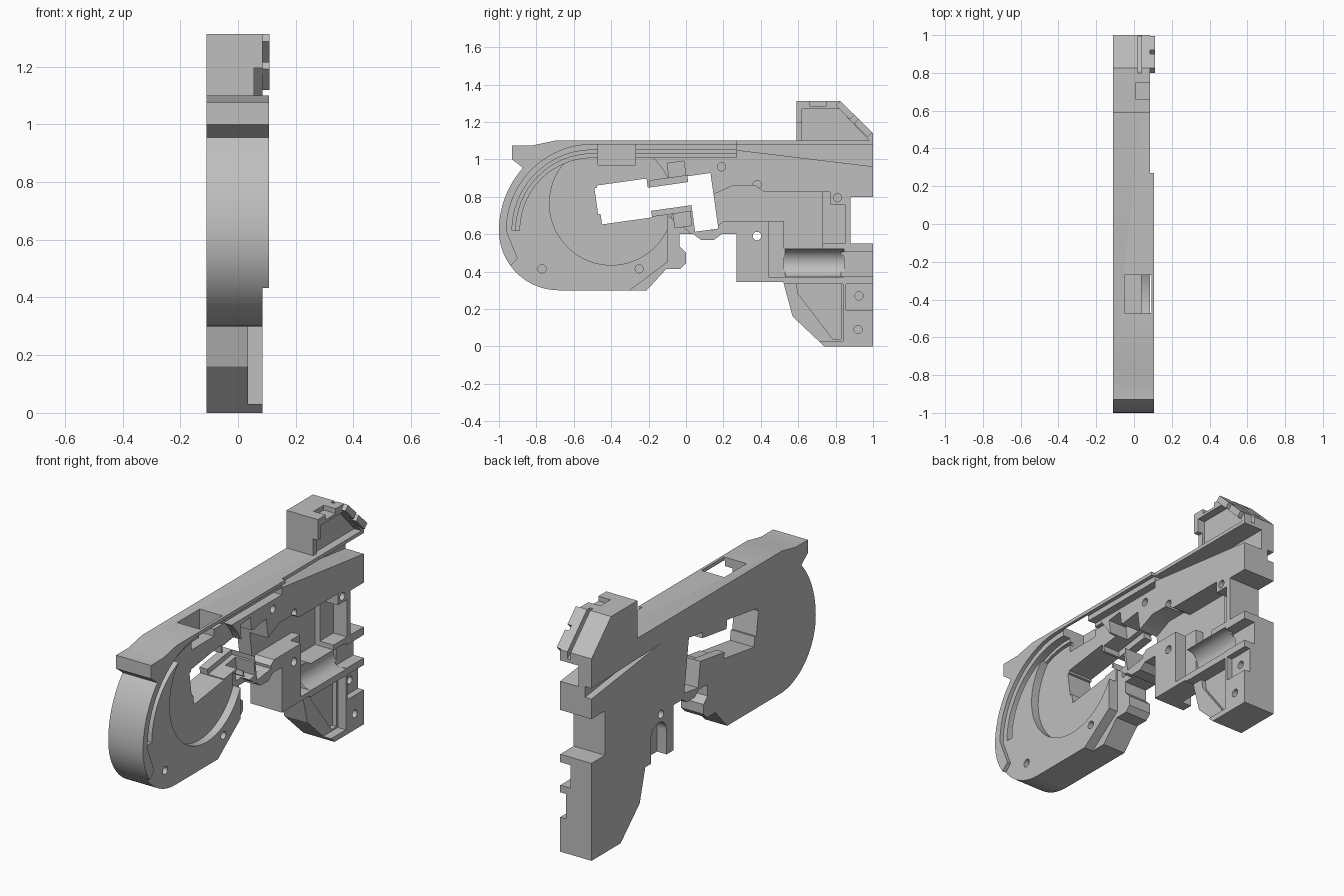
import bpy, bmesh, math
from mathutils import Vector, Matrix

old = bpy.data.objects.get("Cube")
if old:
    bpy.data.objects.remove(old, do_unlink=True)

COLOUR = (.52, .52, .52, 1)
grey = bpy.data.materials.new("plain_grey")
grey.use_nodes = True
grey.diffuse_color = COLOUR
grey.node_tree.nodes["Principled BSDF"].inputs["Base Color"].default_value = COLOUR

# Levels across the thickness, from the flat outer side to the raised lip
OUTER, DEEP, MIDDLE, SHALLOW, FACE, LIP = -.11, -.03, .02, .04, .085, .107
BEYOND = .3
# Main heights and lengths
TOP, BELLY, HOUSING, MIDLINE = 1.1, .3, .345, .62
REAR, LIP_END = 1, .27
TILT = math.radians(8)


def make_object(name, bm):
    mesh = bpy.data.meshes.new(name)
    bm.to_mesh(mesh)
    bm.free()
    mesh.materials.append(grey)
    obj = bpy.data.objects.new(name, mesh)
    bpy.context.collection.objects.link(obj)
    return obj


def prism(name, profile, low, high):
    """Extrude a (y, z) profile sideways between two levels."""
    bm = bmesh.new()
    face = bm.faces.new([bm.verts.new((low, y, z)) for y, z in profile])
    made = bmesh.ops.extrude_face_region(bm, geom=[face])["geom"]
    moved = [v for v in made if isinstance(v, bmesh.types.BMVert)]
    bmesh.ops.translate(bm, vec=(high - low, 0, 0), verts=moved)
    bmesh.ops.recalc_face_normals(bm, faces=bm.faces)
    return make_object(name, bm)


def arc(y, z, radius, start, end, steps=20):
    angles = [math.radians(start + (end - start) * i / steps) for i in range(steps + 1)]
    return [(y + radius * math.cos(a), z + radius * math.sin(a)) for a in angles]


def circle(y, z, radius):
    return arc(y, z, radius, 0, 360, 16)[:-1]


def rect(front, bottom, back, top):
    return [(front, bottom), (back, bottom), (back, top), (front, top)]


def tilted(y, z, length, height):
    """Rectangle leaning by the tilt of the window."""
    turn = Matrix.Rotation(TILT, 2)
    corners = rect(-length / 2, -height / 2, length / 2, height / 2)
    return [tuple(turn @ Vector(c) + Vector((y, z))) for c in corners]


def combine(target, tool, operation):
    mod = target.modifiers.new("shape", "BOOLEAN")
    mod.operation, mod.solver, mod.object = operation, "EXACT", tool
    bpy.context.view_layer.objects.active = target
    bpy.ops.object.modifier_apply(modifier=mod.name)
    bpy.data.objects.remove(tool, do_unlink=True)


def add(profile, low=OUTER, high=FACE):
    combine(body, prism("addition", profile, low, high), "UNION")


def cut(profile, low, high=BEYOND, target=None):
    combine(target or body, prism("cutter", profile, low, high), "DIFFERENCE")


# Frame with its rounded front end and stepped cap
upper_curve = arc(-.5, MIDLINE, .5, 180, 138)
cap = [(-.91, .985), (-.93, 1), (-.93, 1.075), (-.82, 1.075), (-.7, TOP)]
lower_curve = arc(-.68, MIDLINE, .32, 270, 180)
frame = lower_curve[:-1] + upper_curve + cap
frame += [(REAR, TOP), (REAR, .5), (.3, .5), (.3, .6), (-.1, .6), (-.1, .42), (-.21, BELLY)]
body = prism("shell_body", frame, OUTER, FACE)

# Trigger housing, grip, guard nub and small belly bulge
add(rect(LIP_END, HOUSING, REAR, .65))
add([(.52, .4), (.52, HOUSING), (.57, .16), (.74, 0), (REAR, 0), (REAR, .4)])
add([(-.15, .65), (-.15, .415), (-.03, .415), (0, .445), (0, .5), (-.035, .535), (-.035, .65)])
add([(.04, .65), (.04, .6), (.08, .57), (.15, .57), (.19, .6), (.19, .65)])
cut(rect(.88, .55, BEYOND + REAR, .8), OUTER - BEYOND)

# Raised lip round the top and front
lip = [p for p in lower_curve[:-1] if p[1] > .43] + upper_curve + cap
lip += [(LIP_END, TOP)] + [(LIP_END, MIDLINE + .46)] + arc(-.5, MIDLINE, .46, 90, 180)
add(lip + [(-.9, .47)], SHALLOW, LIP)

# Stepped curved groove inside the lip
for radius, floor in ((.43, SHALLOW), (.41, MIDDLE)):
    inner = .39
    cut([(LIP_END, MIDLINE + radius)] + arc(-.5, MIDLINE, radius, 90, 180)
        + arc(-.5, MIDLINE, inner, 180, 90) + [(LIP_END, MIDLINE + inner)], floor)

# Round drum recess and the ejection slot above it
cut(arc(-.4, .765, .33, 130, 410, 56), SHALLOW)
cut(rect(-.47, .97, -.27, TOP + BEYOND), -.05, .092)

# Tilted window through the shell: front chamber, neck and rear slot
for opening in (tilted(-.33, .775, .27, .21), tilted(-.45, .78, .06, .14),
                tilted(-.1, .8, .3, .125), tilted(.09, .77, .125, .3)):
    cut(opening, OUTER - BEYOND)

# Ledges and pivot pockets above and below the window neck
for ledge in (tilted(-.09, .88, .21, .04), tilted(-.08, .73, .22, .04)):
    cut(ledge, -.06)
for pocket in (tilted(-.05, .94, .09, .09), tilted(-.02, .685, .09, .09)):
    cut(pocket, DEEP)

# Mechanism bay behind the window, with its side pockets
cut([(.12, .8), (.25, .86), (.37, .86), (.42, .825), (.73, .825),
     (.73, .523), (.525, .523), (.525, .67), (.2, .67), (.14, MIDLINE)], DEEP)
cut(rect(.72, .55, .85, .76), 0)
cut(rect(.72, .74, .77, .825), 0)
cut(rect(.44, .37, .53, .67), MIDDLE)

# Tapered slots along the top rear, one on each side
cut([(LIP_END, 1.05), (LIP_END, 1.08), (1.1, 1.08), (1.1, .95)], DEEP)
cut([(.39, .99), (1.1, .97), (1.1, .9)], OUTER - BEYOND, -.07)

# Half-round trough and square channel at the top of the grip
bpy.ops.mesh.primitive_cylinder_add(vertices=48, radius=.075, depth=.32,
                                    location=(.08, .685, .446), rotation=(math.pi / 2, 0, 0))
combine(body, bpy.context.active_object, "DIFFERENCE")
cut(rect(.83, .375, 1.1, .505), MIDDLE)

# Grip pocket, open to the front, and the panel behind it
cut([(.4, .335), (.84, .335), (.84, .03), (.6, .03)], .035)
cut([(.59, .335), (.83, .335), (.83, .04), (.785, .04), (.6, .28)], .01)
cut(rect(.855, .195, 1.1, .335), .05)

# Lowered edge of the trigger guard
cut([(-.1, .7), (-.1, .45), (-.3, BELLY), (-.3, .2), (.02, .2), (.02, .61)], DEEP + .06)

# Arched relief on the outer side of the trigger housing
cut([(.33, BELLY), (.47, BELLY)] + arc(.4, .48, .07, 0, 180), OUTER - BEYOND, -.05)

# Screw holes, and one hole right through
for y, z in ((-.77, .415), (-.25, .415), (.19, .96), (.38, .865),
             (.81, .795), (.925, .27), (.92, .09)):
    cut(circle(y, z, .022), 0)
cut(circle(.38, .59, .023), OUTER - BEYOND)

# Rear block with sloped back, side notch and top recess
slope_start, slope_end = Vector((.825, 1.312)), Vector((REAR, 1.14))
block = prism("rear_block", [(.59, TOP - .01), (.59, slope_start.y), tuple(slope_start),
                             tuple(slope_end), (REAR, TOP - .01)], OUTER, FACE)
cut(rect(.5, TOP, MIDLINE, 1.195), .055, target=block)
cut([(MIDLINE, TOP), (MIDLINE, 1.27), (.82, 1.27), (.98, TOP)], SHALLOW, target=block)
cut(rect(.66, 1.285, .75, 1.4), .01, target=block)
cut([(.8, 1.29), (.8, 1.4), (1.1, 1.4), (1.1, 1)], MIDDLE, SHALLOW, target=block)

# Two sloped buttons on the block
down = (slope_end - slope_start).normalized()
out = Vector((-down.y, down.x))
for name, along in (("upper_button", 0), ("lower_button", .135)):
    near = slope_start + down * along
    far = near + down * .105
    inset = out * .035
    prism(name, [tuple(p) for p in (near - inset, far - inset, far, near)], SHALLOW, -OUTER)

# Thin arrow plates on the slope, pointing up and down
half = [(0, 2), (1, .5), (.5, .5), (.5, -1)]
arrow = half + [(-u, v) for u, v in reversed(half[1:])]
for name, along, sign in (("up_arrow", .07, -1), ("down_arrow", .18, 1)):
    bm = bmesh.new()
    verts = []
    for u, v in arrow:
        p = slope_start + down * (along + sign * v * .02) + out * .003
        verts.append(bm.verts.new((DEEP + u * .02, p.x, p.y)))
    plate = bm.faces.new(verts)
    plate.normal_update()
    if plate.normal.z < 0:
        plate.normal_flip()
    make_object(name, bm)

# Smooth curves, sharp edges
bpy.ops.object.select_all(action="DESELECT")
body.select_set(True)
bpy.context.view_layer.objects.active = body
bpy.ops.object.shade_smooth_by_angle(angle=math.radians(25))
